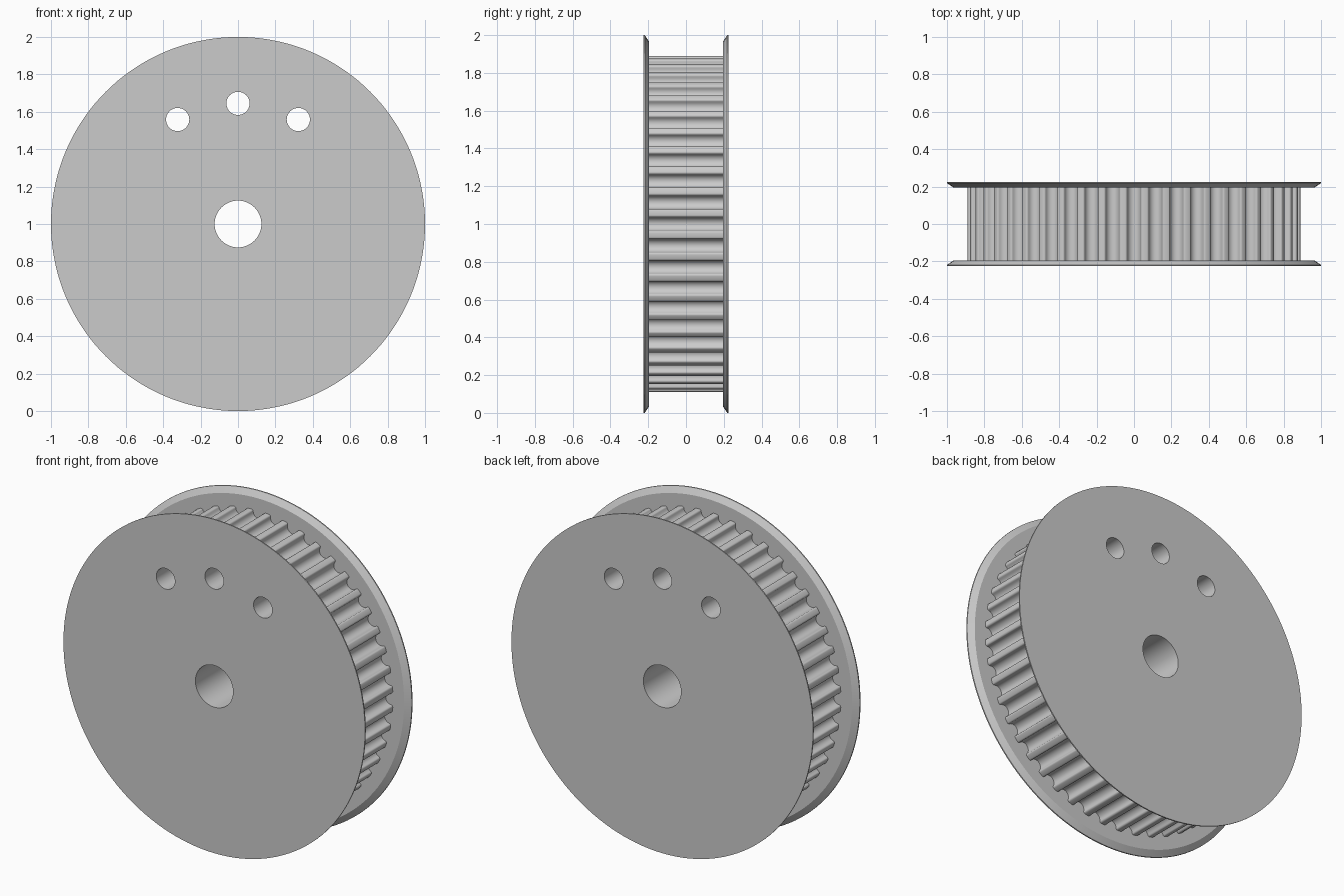
import bpy, bmesh
from math import sin, cos, pi, radians

if "Cube" in bpy.data.objects:
    bpy.data.objects.remove(bpy.data.objects["Cube"])

TEETH = 48
TIP_R = 0.89        # radius over the tooth tips
GROOVE_R = 0.036    # radius of the round groove floor
FILLET = 0.011      # rounding of the tooth tips
HALF_W = 0.195      # half width of the toothed face
FLANGE_Y = 0.225    # outer face of the flanges


def circle(radius, sides, cx=0.0, cz=1.0):
    return [(cx + radius * sin(2 * pi * i / sides), cz + radius * cos(2 * pi * i / sides))
            for i in range(sides)]


def loft(name, sections):
    """Solid through a list of (y, outline) sections with equal point counts."""
    bm = bmesh.new()
    rings = [[bm.verts.new((x, y, z)) for x, z in pts] for y, pts in sections]
    for a, b in zip(rings, rings[1:]):
        for i in range(len(a)):
            j = (i + 1) % len(a)
            bm.faces.new((a[i], a[j], b[j], b[i]))
    bm.faces.new(rings[0])
    bm.faces.new(rings[-1])
    bmesh.ops.recalc_face_normals(bm, faces=bm.faces)
    mesh = bpy.data.meshes.new(name)
    bm.to_mesh(mesh)
    bm.free()
    obj = bpy.data.objects.new(name, mesh)
    bpy.context.collection.objects.link(obj)
    return obj


def groove_profile():
    """One groove as (sideways, radial) points: fillet, round floor, fillet."""
    base = TIP_R - FILLET
    edge = GROOVE_R + FILLET
    left = [(-edge + FILLET * sin(t), base + FILLET * cos(t))
            for t in (radians(22.5 * i) for i in range(4))]
    floor = [(-GROOVE_R * cos(t), base - GROOVE_R * sin(t))
             for t in (pi * i / 12 for i in range(13))]
    right = [(-u, r) for u, r in reversed(left)]
    return left + floor + right


# Toothed core
outline = []
for k in range(TEETH):
    a = 2 * pi * k / TEETH
    outline += [(r * sin(a) + u * cos(a), 1 + r * cos(a) - u * sin(a))
                for u, r in groove_profile()]
parts = [loft("toothed_core", [(-HALF_W, outline), (HALF_W, outline)])]

# Flanges, bevelled towards the teeth
for name, side in (("front_flange", -1), ("back_flange", 1)):
    steps = ((HALF_W, 0.965), (FLANGE_Y - 0.007, 1.0), (FLANGE_Y, 1.0))
    parts.append(loft(name, [(side * y, circle(r, 144)) for y, r in steps]))

# Shaft bore and three holes through every part
holes = [("bore_cutter", circle(0.125, 64))]
for angle in (-30, 0, 30):
    a = radians(angle)
    holes.append(("hole_cutter", circle(0.062, 40, 0.645 * sin(a), 1 + 0.645 * cos(a))))
cutters = [loft(name, [(-0.4, pts), (0.4, pts)]) for name, pts in holes]

for part in parts:
    bpy.ops.object.select_all(action='DESELECT')
    part.select_set(True)
    bpy.context.view_layer.objects.active = part
    for cutter in cutters:
        cutter.hide_render = True
        mod = part.modifiers.new("hole", 'BOOLEAN')
        mod.operation = 'DIFFERENCE'
        mod.solver = 'EXACT'
        mod.object = cutter
        bpy.ops.object.modifier_apply(modifier=mod.name)
    bpy.ops.object.shade_smooth_by_angle(angle=radians(30))

for cutter in cutters:
    bpy.data.objects.remove(cutter)
